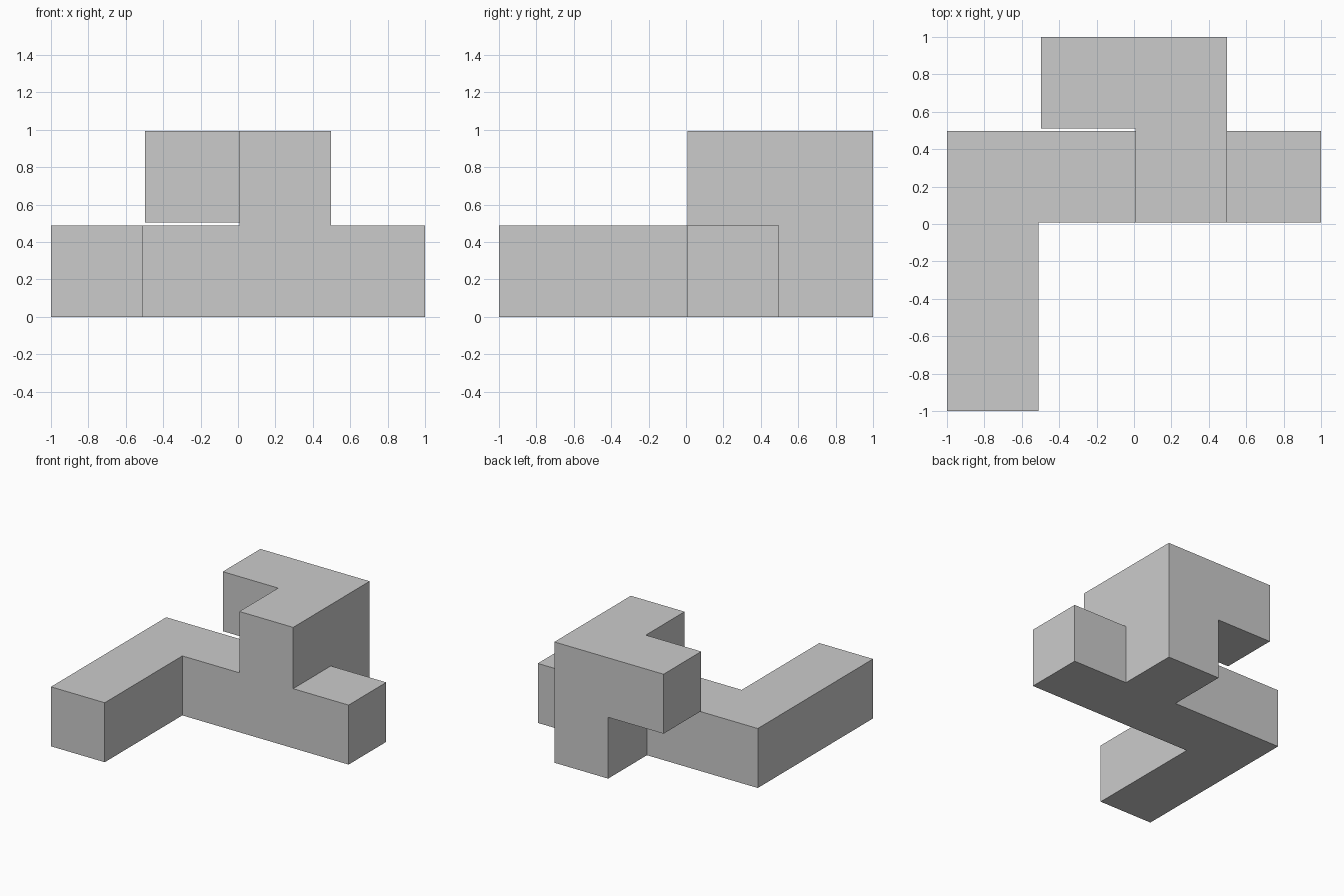
import bpy, bmesh
from itertools import product
from mathutils import Vector

if "Cube" in bpy.data.objects:
    bpy.data.objects.remove(bpy.data.objects["Cube"])

GAP = 0.015                # clearance between neighbouring puzzle cells
P = (2 + GAP) / 4          # cell pitch


def span(first, last, base):
    """Extent covered by cells first..last along one axis."""
    return (base + first * P, base + (last + 1) * P - GAP)


def box(xs, ys, zs):
    return (span(*xs, -1), span(*ys, -1), span(*zs, 0))


# The piece as bars on the cell grid: (x cells, y cells, z cells)
bars = [
    box((0, 3), (2, 2), (0, 0)),   # long base bar
    box((0, 0), (0, 2), (0, 0)),   # front leg
    box((2, 2), (2, 3), (0, 1)),   # upright block
    box((1, 2), (3, 3), (1, 1)),   # raised side arm
]

# Fuse the bars into one clean solid: keep only exposed grid faces
cuts = [sorted({round(v, 6) for b in bars for v in b[a]}) for a in range(3)]
sizes = [len(c) - 1 for c in cuts]


def filled(cell):
    if any(not 0 <= i < n for i, n in zip(cell, sizes)):
        return False
    mid = [(cuts[a][i] + cuts[a][i + 1]) / 2 for a, i in enumerate(cell)]
    return any(all(b[a][0] < mid[a] < b[a][1] for a in range(3)) for b in bars)


bm = bmesh.new()
for cell in product(*map(range, sizes)):
    if not filled(cell):
        continue
    for axis, side in product(range(3), (0, 1)):
        near = list(cell)
        near[axis] += 2 * side - 1
        if filled(near):
            continue
        u, w = (axis + 1) % 3, (axis + 2) % 3
        corners = []
        for du, dw in ((0, 0), (1, 0), (1, 1), (0, 1)):
            co = Vector()
            co[axis] = cuts[axis][cell[axis] + side]
            co[u] = cuts[u][cell[u] + du]
            co[w] = cuts[w][cell[w] + dw]
            corners.append(bm.verts.new(co))
        bm.faces.new(corners if side else corners[::-1])

bmesh.ops.remove_doubles(bm, verts=bm.verts, dist=1e-4)
bmesh.ops.dissolve_limit(bm, angle_limit=0.01, verts=bm.verts, edges=bm.edges)
bmesh.ops.recalc_face_normals(bm, faces=bm.faces)

mesh = bpy.data.meshes.new("puzzle_piece")
bm.to_mesh(mesh)
bm.free()
bpy.context.collection.objects.link(bpy.data.objects.new("puzzle_piece", mesh))
